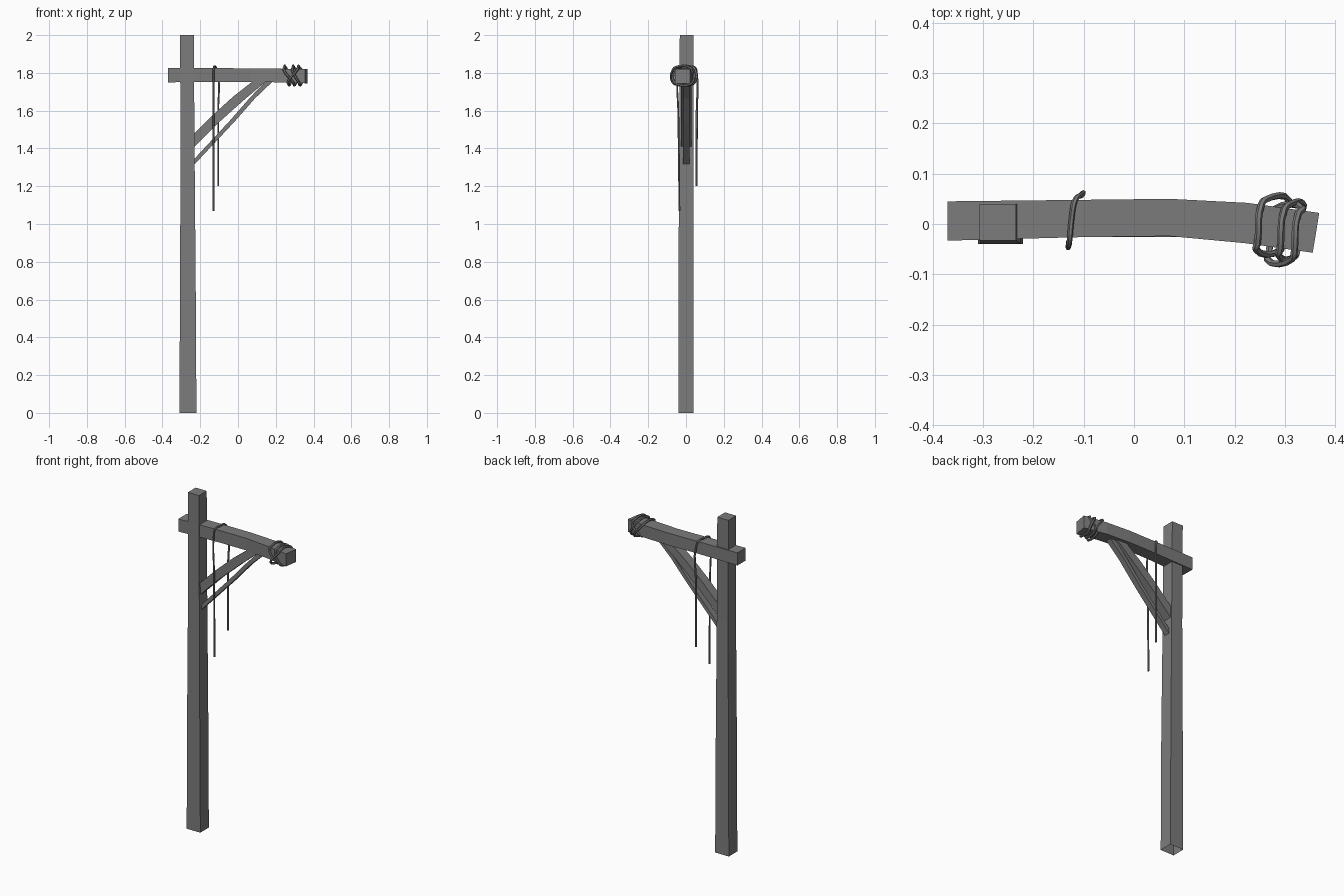
import bpy, bmesh

cube = bpy.data.objects.get("Cube")
if cube:
    bpy.data.objects.remove(cube, do_unlink=True)

grey = bpy.data.materials.new("weathered_grey")
grey.use_nodes = True
grey.diffuse_color = (0.2, 0.2, 0.2, 1)
bsdf = next(n for n in grey.node_tree.nodes if n.type == 'BSDF_PRINCIPLED')
bsdf.inputs["Base Color"].default_value = (0.2, 0.2, 0.2, 1)
bsdf.inputs["Roughness"].default_value = 0.9


def loft(name, sections, cap_start=True):
    """Timber skinned through a row of four-cornered sections."""
    bm = bmesh.new()
    rings = [[bm.verts.new(p) for p in s] for s in sections]
    for a, b in zip(rings, rings[1:]):
        for i in range(4):
            j = (i + 1) % 4
            bm.faces.new((a[i], a[j], b[j], b[i]))
    bm.faces.new(rings[-1])
    if cap_start:
        bm.faces.new(rings[0][::-1])
    bmesh.ops.recalc_face_normals(bm, faces=bm.faces)
    mesh = bpy.data.meshes.new(name)
    bm.to_mesh(mesh)
    bm.free()
    mesh.materials.append(grey)
    obj = bpy.data.objects.new(name, mesh)
    bpy.context.collection.objects.link(obj)
    return obj


def rope(name, points, radius, closed=False):
    """Round cord following smoothed points, turned into a mesh."""
    curve = bpy.data.curves.new(name, 'CURVE')
    curve.dimensions = '3D'
    curve.bevel_depth = radius
    curve.bevel_resolution = 1
    curve.resolution_u = 4
    curve.use_fill_caps = True
    spline = curve.splines.new('BEZIER')
    spline.bezier_points.add(len(points) - 1)
    spline.use_cyclic_u = closed
    for bp, p in zip(spline.bezier_points, points):
        bp.co = p
        bp.handle_left_type = bp.handle_right_type = 'AUTO'
    curve.materials.append(grey)
    obj = bpy.data.objects.new(name, curve)
    bpy.context.collection.objects.link(obj)
    bpy.ops.object.select_all(action='DESELECT')
    obj.select_set(True)
    bpy.context.view_layer.objects.active = obj
    bpy.ops.object.convert(target='MESH')
    bpy.ops.object.shade_smooth_by_angle()


# Post: tapered, open underneath
post = [(0, -.31, -.22, -.04, .04), (.7, -.307, -.224, -.04, .04),
        (1.4, -.304, -.23, -.036, .039), (2, -.307, -.234, -.033, .04)]
loft("post", [[(x0, y0, z), (x1, y0, z), (x1, y1, z), (x0, y1, z)]
              for z, x0, x1, y0, y1 in post], cap_start=False)

# Crossbeam: bows sideways; the end is cut at a slant
beam = [(-.37, -.37, -.033, .045, 1.75, 1.825), (-.1, -.1, -.026, .048, 1.753, 1.825),
        (.07, .07, -.024, .05, 1.752, 1.824), (.22, .225, -.038, .042, 1.75, 1.822),
        (.355, .368, -.057, .022, 1.745, 1.82)]
loft("crossbeam", [[(xf, y0, z0), (xb, y1, z0), (xb, y1, z1), (xf, y0, z1)]
                   for xf, xb, y0, y1, z0, z1 in beam])


def brace(name, edges, y0, y1):
    loft(name, [[(xa, y0, za), (xa, y1, za), (xb, y1, zb), (xb, y0, zb)]
                for xa, za, xb, zb in edges])


# Diagonal braces: lower edge point, then upper edge point
brace("wide_brace", [(-.245, 1.395, -.245, 1.465), (-.11, 1.53, -.13, 1.58),
                     (.03, 1.655, -.025, 1.675), (.16, 1.765, .09, 1.765)], -.026, .03)
brace("thin_brace", [(-.24, 1.305, -.24, 1.335), (-.02, 1.54, -.045, 1.545),
                     (.09, 1.665, .06, 1.665), (.195, 1.765, .155, 1.765)], -.016, .018)

# Rope slung over the beam with two hanging ends
rope("hanging_rope", [(-.13, -.035, 1.07), (-.13, -.037, 1.3), (-.13, -.041, 1.6),
                      (-.13, -.044, 1.78), (-.128, -.033, 1.828), (-.124, .01, 1.833),
                      (-.118, .045, 1.831), (-.106, .057, 1.795), (-.105, .057, 1.6),
                      (-.105, .056, 1.2)], .0055)

# Crossing rope turns near the beam tip: (top x, bottom x)
for n, (top, low) in enumerate([(.245, .295), (.29, .325), (.318, .268)], 1):
    d = -.25 * (top - .24)          # follow the sideways bow
    corners = [(top, -.038 + d, 1.829), (top + .008, .04 + d, 1.828),
               (top + .017, .05 + d, 1.815), (low + .012, .049 + d, 1.752),
               (low + .008, .036 + d, 1.741), (low, -.036 + d, 1.74),
               (low - .004, -.05 + d, 1.75), (top - .003, -.049 + d, 1.818)]
    rope(f"binding_rope_{n}", corners, .007, closed=True)
